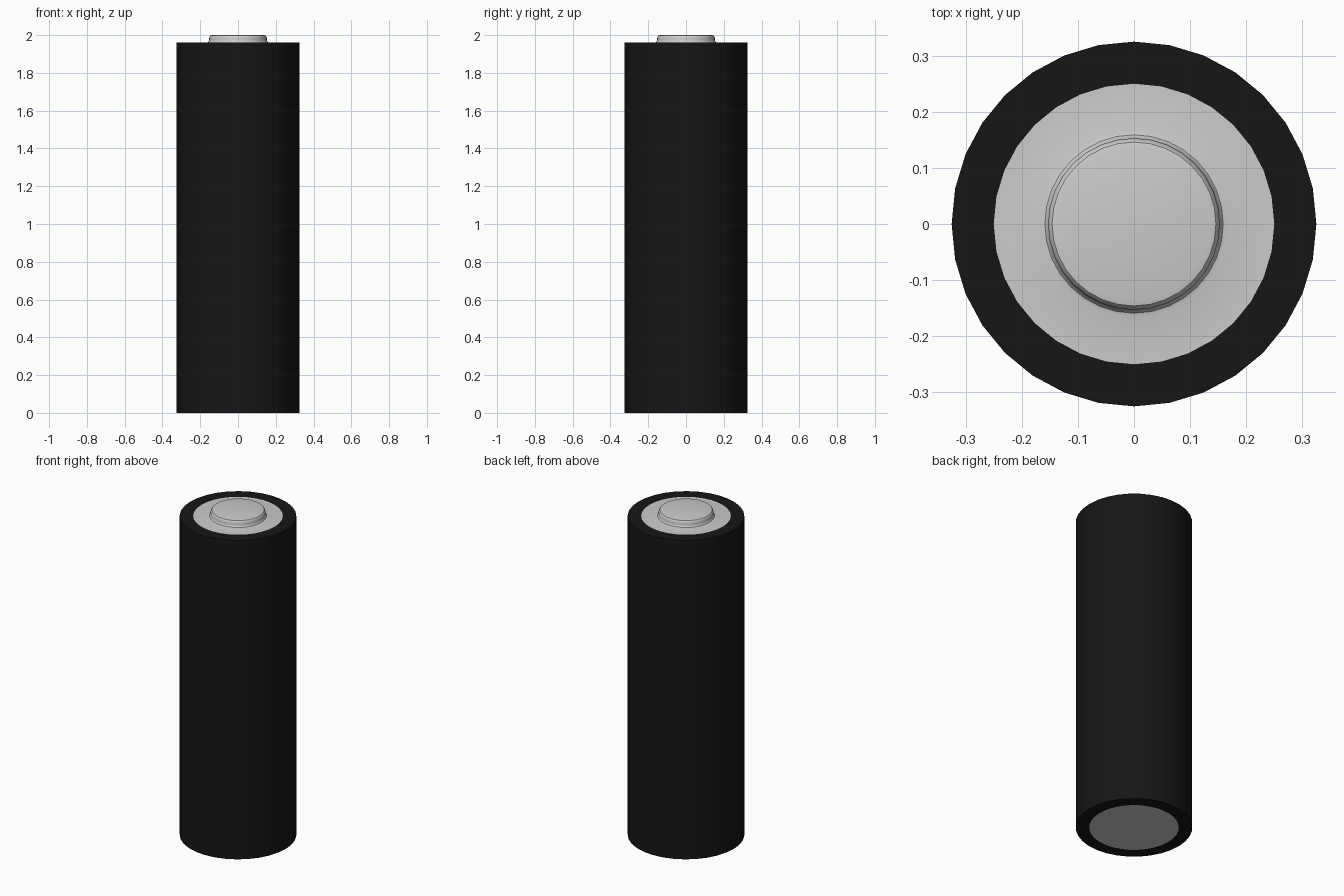
import bpy, bmesh, math

if "Cube" in bpy.data.objects:
    bpy.data.objects.remove(bpy.data.objects["Cube"])


def lathe(name, profile, sides, mat=None):
    """Spin an (r, z) profile round the z axis; r = 0 collapses to a pole."""
    bm = bmesh.new()
    verts = [bm.verts.new((r, 0, z)) for r, z in profile]
    edges = [bm.edges.new(pair) for pair in zip(verts, verts[1:])]
    bmesh.ops.spin(bm, geom=verts + edges, cent=(0, 0, 0), axis=(0, 0, 1),
                   angle=math.tau, steps=sides, use_merge=True)
    bmesh.ops.remove_doubles(bm, verts=bm.verts, dist=1e-5)
    bmesh.ops.recalc_face_normals(bm, faces=bm.faces)
    # Open shells such as the top cap must face up
    if all(f.normal.z > -0.5 for f in bm.faces) is False and profile[-1][0] == 0 \
            and max(bm.faces, key=lambda f: f.calc_center_median().z).normal.z < 0:
        bmesh.ops.reverse_faces(bm, faces=bm.faces)
    mesh = bpy.data.meshes.new(name)
    bm.to_mesh(mesh)
    bm.free()
    obj = bpy.data.objects.new(name, mesh)
    bpy.context.collection.objects.link(obj)
    if mat:
        mesh.materials.append(mat)
    bpy.context.view_layer.objects.active = obj
    obj.select_set(True)
    bpy.ops.object.shade_smooth_by_angle(angle=math.radians(35))
    obj.select_set(False)
    return obj


black = bpy.data.materials.new("black_wrap")
black.diffuse_color = (0.008, 0.008, 0.008, 1)
black.use_nodes = True
black.node_tree.nodes["Principled BSDF"].inputs["Base Color"].default_value = black.diffuse_color

R, CAP, TOP = 0.325, 0.25, 1.96

# Wrapper: outer wall folded over both ends
lathe("wrapper", [(CAP, 0), (R, 0), (R, TOP), (CAP, TOP)], 32, black)

# Positive end: flat disc with a rounded contact button
button = [(CAP, TOP), (0.166, TOP), (0.159, 1.962), (0.155, 1.967),
          (0.153, 1.974), (0.153, 1.984), (0.151, 1.992), (0.146, 1.998),
          (0.137, 2.0), (0, 2.0)]
lathe("positive_terminal", button, 32)

# Negative end: flat disc
bpy.ops.mesh.primitive_circle_add(vertices=32, radius=CAP, fill_type='NGON',
                                  rotation=(math.pi, 0, 0))
bpy.context.object.name = "negative_terminal"
